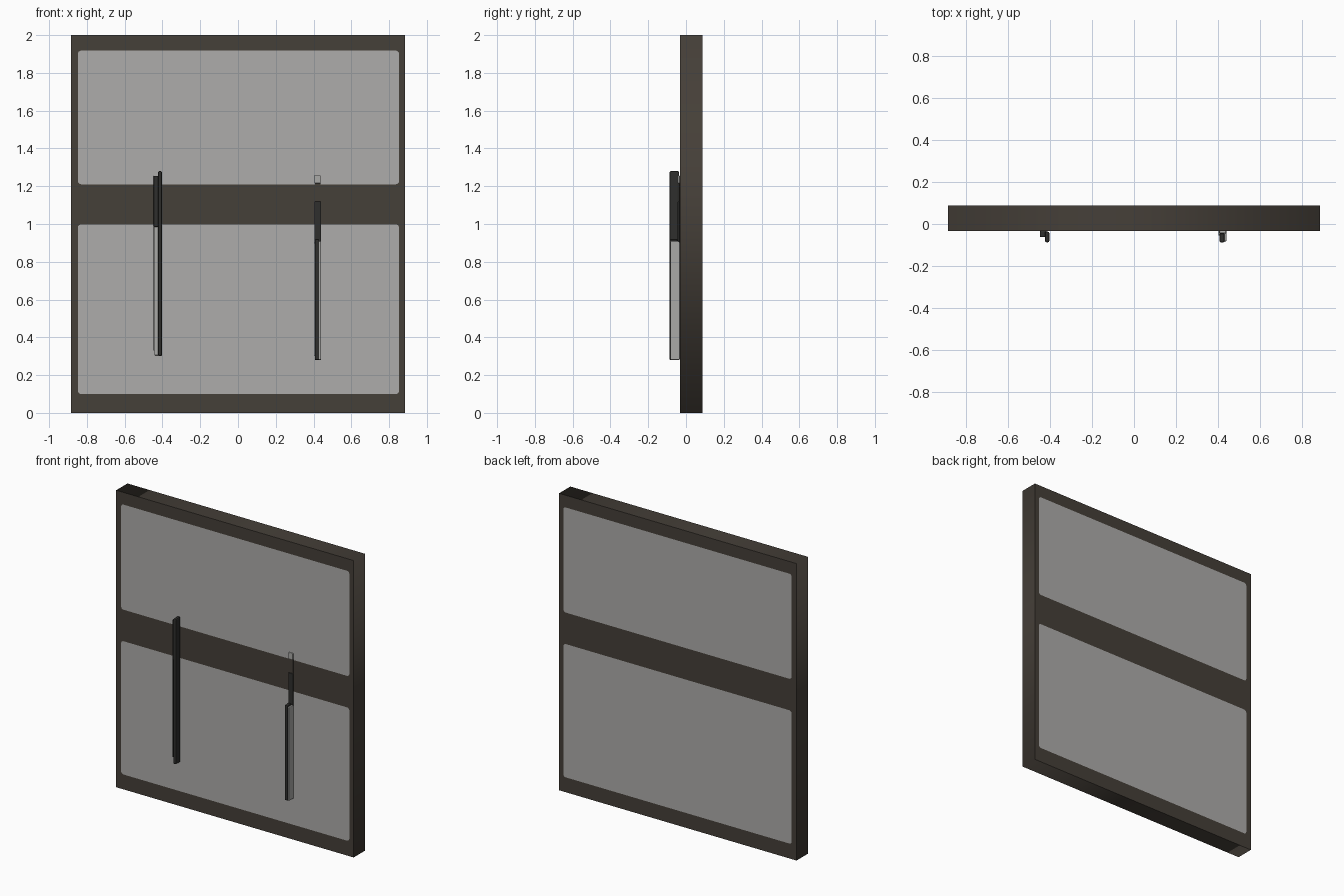
import bpy, bmesh, math

if "Cube" in bpy.data.objects:
    bpy.data.objects.remove(bpy.data.objects["Cube"])

def material(name, rgb):
    m = bpy.data.materials.new(name)
    m.diffuse_color = (*rgb, 1)
    m.use_nodes = True
    m.node_tree.nodes["Principled BSDF"].inputs["Base Color"].default_value = m.diffuse_color
    return m

BRONZE = material("dark bronze", (0.060, 0.050, 0.040))
GLASS = material("grey glass", (0.42, 0.415, 0.405))
BLACK = material("black metal", (0.028, 0.028, 0.026))
SILVER = material("pale metal", (0.40, 0.40, 0.39))

Y0, Y1 = -0.033, 0.087          # front and back of the door slab

def round_rect(x0, x1, z0, z1, r, seg=4):
    pts = []
    for cx, cz, a0 in ((x1 - r, z1 - r, 0), (x0 + r, z1 - r, 90),
                       (x0 + r, z0 + r, 180), (x1 - r, z0 + r, 270)):
        for i in range(seg + 1):
            a = math.radians(a0 + 90 * i / seg)
            pts.append((cx + r * math.cos(a), cz + r * math.sin(a)))
    return pts

def flat_extrusion(name, outlines, y0, y1, mat):
    """Extrude x-z outlines (inner outlines become holes) from y0 to y1."""
    cu = bpy.data.curves.new(name + "_outline", 'CURVE')
    cu.dimensions, cu.fill_mode, cu.extrude = '2D', 'BOTH', (y1 - y0) / 2
    for o in outlines:
        s = cu.splines.new('POLY')
        s.points.add(len(o) - 1)
        for p, (x, z) in zip(s.points, o):
            p.co = (x, z, 0, 1)
        s.use_cyclic_u = True
    tmp = bpy.data.objects.new(name + "_tmp", cu)
    bpy.context.collection.objects.link(tmp)
    bpy.context.view_layer.update()
    me = bpy.data.meshes.new_from_object(
        tmp.evaluated_get(bpy.context.evaluated_depsgraph_get()))
    bpy.data.objects.remove(tmp)
    bm = bmesh.new()
    bm.from_mesh(me)
    for v in bm.verts:
        x, z, d = v.co
        v.co = (x, (y0 + y1) / 2 - d, z)
    bmesh.ops.remove_doubles(bm, verts=bm.verts, dist=1e-5)
    bmesh.ops.recalc_face_normals(bm, faces=bm.faces)
    bm.to_mesh(me)
    bm.free()
    me.materials.clear()
    me.materials.append(mat)
    ob = bpy.data.objects.new(name, me)
    bpy.context.collection.objects.link(ob)
    return ob

def bar(name, x0, x1, y0, y1, z0, z1, mat, bevel=0.004):
    bm = bmesh.new()
    bmesh.ops.create_cube(bm, size=1)
    for v in bm.verts:
        v.co = ((x0 + x1) / 2 + v.co.x * (x1 - x0), (y0 + y1) / 2 + v.co.y * (y1 - y0),
                (z0 + z1) / 2 + v.co.z * (z1 - z0))
    bmesh.ops.bevel(bm, geom=bm.edges[:], offset=bevel, segments=2, affect='EDGES', profile=0.5)
    me = bpy.data.meshes.new(name)
    bm.to_mesh(me)
    bm.free()
    me.materials.append(mat)
    ob = bpy.data.objects.new(name, me)
    bpy.context.collection.objects.link(ob)
    return ob

# door frame with two rounded openings, filled flush by the glass panes
upper = round_rect(-0.848, 0.853, 1.21, 1.918, 0.018)
lower = round_rect(-0.848, 0.853, 0.10, 0.998, 0.018)
outer = [(-0.885, 0), (0.885, 0), (0.885, 2), (-0.885, 2)]
flat_extrusion("door_frame", [outer, upper, lower], Y0, Y1, BRONZE)
flat_extrusion("upper_glass", [upper], Y0, Y1, GLASS)
flat_extrusion("lower_glass", [lower], Y0, Y1, GLASS)

# left handle: dark grip on a mounting strip, pale strip below the middle rail
bar("left_handle_grip", -0.424, -0.402, -0.087, -0.036, 0.30, 1.28, BLACK, 0.008)
bar("left_handle_upper_strip", -0.447, -0.415, -0.062, Y0, 0.985, 1.255, BLACK)
bar("left_handle_lower_strip", -0.443, -0.415, -0.058, Y0, 0.305, 0.99, SILVER)
bar("left_handle_edge", -0.447, -0.441, -0.060, -0.045, 0.33, 0.99, BLACK, 0.001)

# right handle: pale lower body with dark front grip, thin upper strip and cap
bar("right_handle_body", 0.418, 0.440, -0.083, Y0, 0.28, 0.91, SILVER, 0.005)
bar("right_handle_grip", 0.407, 0.430, -0.087, -0.045, 0.28, 0.92, BLACK, 0.005)
bar("right_handle_inner_strip", 0.402, 0.412, -0.055, Y0, 0.30, 0.90, SILVER, 0.002)
bar("right_handle_upper_strip", 0.404, 0.440, -0.044, Y0, 0.90, 1.12, BLACK, 0.003)
bar("right_handle_neck", 0.407, 0.437, -0.038, Y0, 1.12, 1.22, BRONZE, 0.001)
bar("right_handle_cap", 0.405, 0.438, -0.044, Y0, 1.215, 1.257, SILVER, 0.004)
